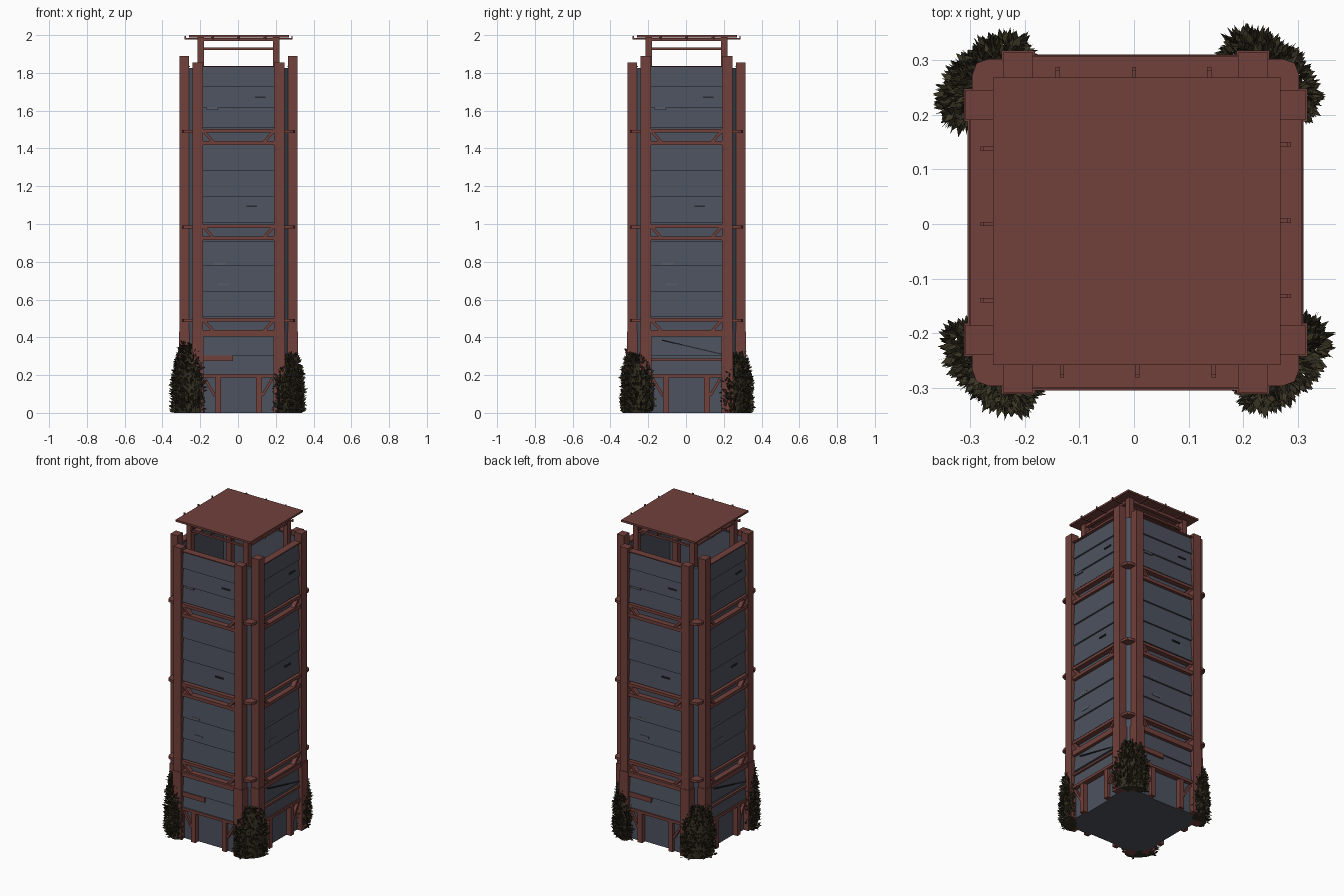
import bpy, bmesh, math, random
from mathutils import Vector, Matrix

if "Cube" in bpy.data.objects:
    bpy.data.objects.remove(bpy.data.objects["Cube"])

random.seed(4)

def material(name, rgb):
    m = bpy.data.materials.new(name)
    m.diffuse_color = (*rgb, 1)
    m.use_nodes = True
    m.node_tree.nodes["Principled BSDF"].inputs["Base Color"].default_value = m.diffuse_color
    return m

RUST = material("rust red timber", (0.165, 0.051, 0.044))
SLATE = material("slate grey panel", (0.074, 0.084, 0.112))
PALE = material("pale grey patch", (0.10, 0.11, 0.135))
DARK = material("dark crack", (0.02, 0.022, 0.028))
IVY = material("dark olive ivy", (0.03, 0.026, 0.014))
IVY2 = material("brown olive ivy", (0.045, 0.037, 0.018))

def finish(name, bm, mats):
    bmesh.ops.recalc_face_normals(bm, faces=bm.faces)
    me = bpy.data.meshes.new(name)
    bm.to_mesh(me)
    bm.free()
    for m in mats:
        me.materials.append(m)
    ob = bpy.data.objects.new(name, me)
    bpy.context.collection.objects.link(ob)
    return ob

def prism(bm, pts, vec, mat=Matrix()):
    """Extrude a polygon along vec, then transform."""
    a = [bm.verts.new(mat @ Vector(p)) for p in pts]
    b = [bm.verts.new(mat @ (Vector(p) + Vector(vec))) for p in pts]
    n = len(pts)
    bm.faces.new(a)
    bm.faces.new(b[::-1])
    for i in range(n):
        bm.faces.new((a[i], a[(i + 1) % n], b[(i + 1) % n], b[i]))

def box(bm, u0, u1, d0, d1, z0, z1, mat=Matrix()):
    """u along the wall, d outward distance, z up."""
    prism(bm, [(u0, -d0, z0), (u1, -d0, z0), (u1, -d1, z0), (u0, -d1, z0)], (0, 0, z1 - z0), mat)

def bar(bm, u0, z0, u1, z1, w, d0, d1, mat=Matrix()):
    """Slanting bar lying in the wall plane."""
    t = Vector((u1 - u0, z1 - z0)).normalized() * w / 2
    pts = [(u0 - t.y, -d0, z0 + t.x), (u1 - t.y, -d0, z1 + t.x),
           (u1 + t.y, -d0, z1 - t.x), (u0 + t.y, -d0, z0 - t.x)]
    prism(bm, pts, (0, -(d1 - d0), 0), mat)

SHIFT = Matrix.Translation((0.003, 0.003, 0))
SIDES = ["front", "right", "back", "left"]
FLOORS = [0.49, 0.985, 1.49]

# hollow eight-sided core: walls and floor
bm = bmesh.new()
def ring(r, c, z):
    pts = [(-c, -r), (c, -r), (r, -c), (r, c), (c, r), (-c, r), (-r, c), (-r, -c)]
    return [bm.verts.new(SHIFT @ Vector((x, y, z))) for x, y in pts]
rings = [ring(0.272, 0.225, 0), ring(0.272, 0.225, 1.825), ring(0.258, 0.215, 1.825), ring(0.258, 0.215, 0.01)]
bm.faces.new(rings[0][::-1])
bm.faces.new(rings[3])
for a, b in zip(rings, rings[1:]):
    for i in range(8):
        bm.faces.new((a[i], a[(i + 1) % 8], b[(i + 1) % 8], b[i]))
finish("tower_core_wall", bm, [SLATE])

for k, side in enumerate(SIDES):
    M = SHIFT @ Matrix.Rotation(k * math.pi / 2, 4, 'Z')
    top = 1.855 if k % 2 == 0 else 1.89

    # corner posts with thicker feet
    bm = bmesh.new()
    for s in (-1, 1):
        u0, u1 = sorted((s * 0.188, s * 0.243))
        box(bm, u0, u1, 0.262, 0.312, 0, top, M)
        box(bm, u0 - 0.003, u1 + 0.003, 0.259, 0.315, 0, 0.43, M)
    finish(side + "_posts", bm, [RUST])

    # overlapping wall boards, each leaning out at the bottom
    bm = bmesh.new()
    for z0, z1, n in ((0.205, 0.405, 2), (0.51, 0.91, 3), (1.008, 1.42, 3), (1.51, 1.832, 3)):
        h = (z1 - z0) / n
        for i in range(n):
            a, b = z0 + i * h, z0 + (i + 1) * h
            prism(bm, [(-0.19, -0.27, a), (-0.19, -0.298, a), (-0.19, -0.288, b), (-0.19, -0.27, b)],
                  (0.38, 0, 0), M)
    for s in (-1, 1):
        u0, u1 = sorted((s * 0.12, s * 0.19))
        box(bm, u0, u1, 0.27, 0.282, 0, 0.2, M)
    finish(side + "_wall_boards", bm, [SLATE])

    # floor beams, braces and coping
    bm = bmesh.new()
    for z in FLOORS:
        box(bm, -0.19, 0.19, 0.268, 0.306, z - 0.006, z + 0.012, M)
        box(bm, -0.19, 0.19, 0.268, 0.306, z - 0.071, z - 0.05, M)
        for s in (-1, 1):
            bar(bm, s * 0.185, z, s * 0.135, z - 0.055, 0.015, 0.275, 0.302, M)
    box(bm, -0.19, 0.19, 0.268, 0.308, 0.405, 0.43, M)
    box(bm, -0.19, 0.19, 0.268, 0.306, 0.188, 0.205, M)
    box(bm, -0.19, 0.19, 0.258, 0.304, 1.830, 1.836, M)
    finish(side + "_beams", bm, [RUST])

    # doorway frame and loose plank
    bm = bmesh.new()
    for s in (-1, 1):
        box(bm, s * 0.108 - 0.015, s * 0.108 + 0.015, 0.27, 0.303, 0, 0.19, M)
        bar(bm, s * 0.125, 0.09, s * 0.178, 0.18, 0.014, 0.275, 0.3, M)
    if k % 2 == 0:
        box(bm, -0.185, -0.03, 0.285, 0.304, 0.275, 0.305, M)
    else:
        box(bm, -0.19, 0.19, 0.285, 0.303, 0.275, 0.288, M)
    finish(side + "_doorway_frame", bm, [RUST])

    # small cracks and patches
    bm = bmesh.new()
    for u, z in ((0.115, 1.67), (0.07, 1.095)):
        box(bm, u - 0.028, u + 0.028, 0.29, 0.299, z - 0.004, z + 0.004, M)
    if k % 2:
        bar(bm, -0.13, 0.385, 0.19, 0.31, 0.006, 0.285, 0.3, M)
    finish(side + "_cracks", bm, [DARK])
    bm = bmesh.new()
    for u, z in ((-0.08, 0.68), (-0.14, 1.61), (-0.1, 0.79)):
        box(bm, u - 0.03, u + 0.03, 0.29, 0.298, z - 0.006, z + 0.006, M)
    finish(side + "_patches", bm, [PALE])

    # corner ties between neighbouring posts
    bm = bmesh.new()
    for z in FLOORS:
        pts = [(0.235, -0.30, z - 0.008), (0.27, -0.30, z - 0.008), (0.292, -0.292, z - 0.008),
               (0.30, -0.27, z - 0.008), (0.30, -0.235, z - 0.008), (0.262, -0.235, z - 0.008),
               (0.235, -0.262, z - 0.008)]
        prism(bm, pts, (0, 0, 0.016), M)
    finish(side + "_corner_ties", bm, [RUST])

    # roof frame: post, rails, rafter ends
    bm = bmesh.new()
    box(bm, 0.183, 0.217, 0.183, 0.217, 1.45, 1.99, M)
    box(bm, -0.19, 0.19, 0.193, 0.207, 1.922, 1.934, M)
    box(bm, -0.21, 0.21, 0.19, 0.21, 1.968, 1.985, M)
    for u in (-0.135, 0.003, 0.143):
        box(bm, u - 0.004, u + 0.004, 0.2, 0.285, 1.978, 1.986, M)
        box(bm, u - 0.004, u + 0.004, 0.279, 0.285, 1.978, 1.995, M)
    finish(side + "_roof_frame", bm, [RUST])

# flat roof sheet
bm = bmesh.new()
box(bm, -0.262, 0.266, -0.266, 0.262, 1.988, 2.0, SHIFT)
finish("roof_sheet", bm, [RUST])

# ivy clumps wrapped round each corner
for name, x, y, h in (("front_left", -0.262, -0.262, 0.36), ("front_right", 0.272, -0.255, 0.31),
                      ("back_right", 0.25, 0.272, 0.31), ("back_left", -0.272, 0.262, 0.32)):
    M = Matrix.Translation((x, y, 0)) @ Matrix.Rotation(math.atan2(y, x), 4, 'Z')
    bm = bmesh.new()
    def surf(a, t):
        w = (1.0 if t < 0.5 else 1 - 0.75 * (t - 0.5) ** 1.3 * 2)
        return Vector((0.042 * w * math.cos(a), 0.085 * w * math.sin(a), t * h))
    N, rows = 12, 6
    grid = [[bm.verts.new(M @ surf(2 * math.pi * i / N, j / rows)) for i in range(N)] for j in range(rows + 1)]
    for j in range(rows):
        for i in range(N):
            bm.faces.new((grid[j][i], grid[j][(i + 1) % N], grid[j + 1][(i + 1) % N], grid[j + 1][i]))
    bm.faces.new(grid[0][::-1])
    bm.faces.new(grid[-1])
    for _ in range(750):
        a, t = random.uniform(-2.2, 2.2), random.random()
        p = surf(a, t)
        out = Vector((math.cos(a), math.sin(a) * 0.6, random.uniform(-0.2, 1.6))).normalized()
        sidev = out.cross(Vector([random.uniform(-1, 1) for _ in range(3)])).normalized()
        l, w = random.uniform(0.016, 0.036), random.uniform(0.005, 0.009)
        q = [p, p + out * l * 0.5 + sidev * w, p + out * l, p + out * l * 0.5 - sidev * w]
        for v in q:
            v.z = max(v.z, 0)
        f = bm.faces.new([bm.verts.new(M @ v) for v in q])
        f.material_index = random.randint(0, 1)
    finish(name + "_ivy", bm, [IVY, IVY2])
